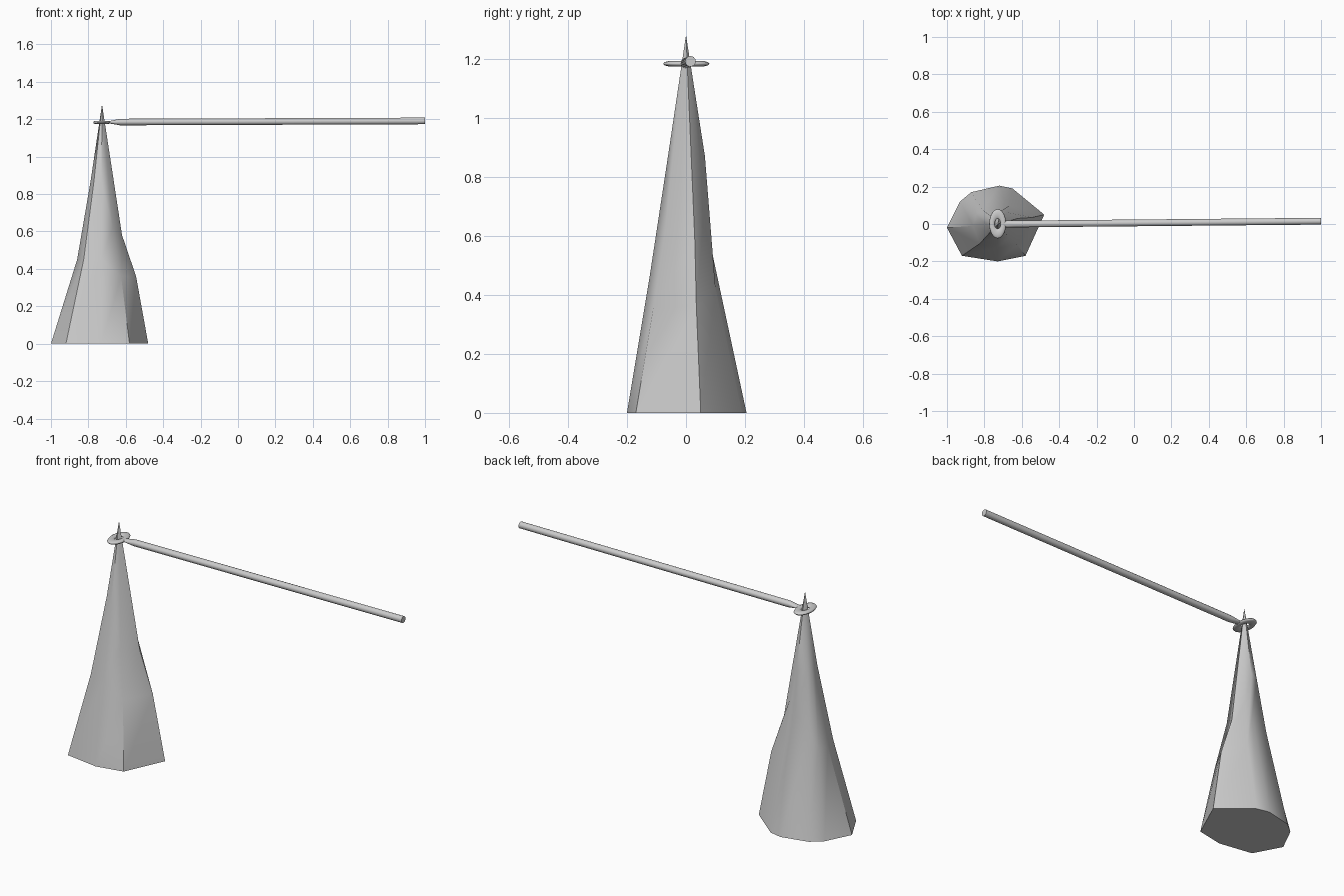
import bpy, bmesh, math
from mathutils import Vector

if "Cube" in bpy.data.objects:
    bpy.data.objects.remove(bpy.data.objects["Cube"])


def make(name, bm, angle):
    bmesh.ops.recalc_face_normals(bm, faces=bm.faces)
    me = bpy.data.meshes.new(name)
    bm.to_mesh(me)
    bm.free()
    ob = bpy.data.objects.new(name, me)
    bpy.context.collection.objects.link(ob)
    bpy.ops.object.select_all(action='DESELECT')
    ob.select_set(True)
    bpy.context.view_layer.objects.active = ob
    bpy.ops.object.shade_smooth_by_angle(angle=math.radians(angle))
    return ob


def bridge(bm, rings):
    n = len(rings[0])
    for a, b in zip(rings, rings[1:]):
        for i in range(n):
            j = (i + 1) % n
            bm.faces.new((a[i], a[j], b[j], b[i]))


# Tapering stand: each column is (base xy), (lower bend xyz), (upper bend xyz)
columns = [
    ((-.48, .05), (-.545, .035, .36), (-.62, .03, .58)),
    ((-.65, .19), (-.665, .10, .42), (-.68, .062, .70)),
    ((-.72, .205), (-.72, .07, .63), (-.72, .064, .87)),
    ((-.87, .17), (-.81, .075, .55), (-.77, .045, .87)),
    ((-.93, .12), (-.845, .05, .46), (-.785, .025, .87)),
    ((-1.0, -.02), (-.86, -.01, .45), (-.788, 0, .87)),
    ((-.92, -.17), (-.825, -.105, .45), (-.77, -.045, .87)),
    ((-.73, -.20), (-.73, -.125, .45), (-.73, -.061, .87)),
    ((-.58, -.17), (-.625, -.11, .36), (-.67, -.07, .62)),
]
bm = bmesh.new()
rings = [[bm.verts.new((*c[0], 0)) for c in columns],
         [bm.verts.new(c[1]) for c in columns],
         [bm.verts.new(c[2]) for c in columns]]
bridge(bm, rings)
bm.faces.new(rings[0])
tip = bm.verts.new((-.727, 0, 1.28))
for i in range(len(columns)):
    bm.faces.new((rings[2][i], rings[2][(i + 1) % len(columns)], tip))
make("stand", bm, 45)

# Oval collar resting near the tip
bpy.ops.mesh.primitive_torus_add(major_segments=28, minor_segments=10,
                                 major_radius=.052, minor_radius=.026,
                                 location=(-.729, .001, 1.183))
collar = bpy.context.object
collar.name = "collar"
collar.scale = (.58, 1, .36)
bpy.ops.object.shade_smooth_by_angle(angle=math.radians(40))

# Long round arm, flattened where it meets the collar
stations = [(-.705, 0, 1.183, .015, .007), (-.68, 0, 1.184, .018, .008),
            (-.63, 0, 1.185, .018, .018), (1.0, .015, 1.191, .018, .018)]
bm = bmesh.new()
rings = []
for x, y, z, ry, rz in stations:
    rings.append([bm.verts.new((x, y + ry * math.cos(t), z + rz * math.sin(t)))
                  for t in (2 * math.pi * k / 14 for k in range(14))])
bridge(bm, rings)
bm.faces.new(rings[0])
bm.faces.new(rings[-1])
make("arm", bm, 40)
